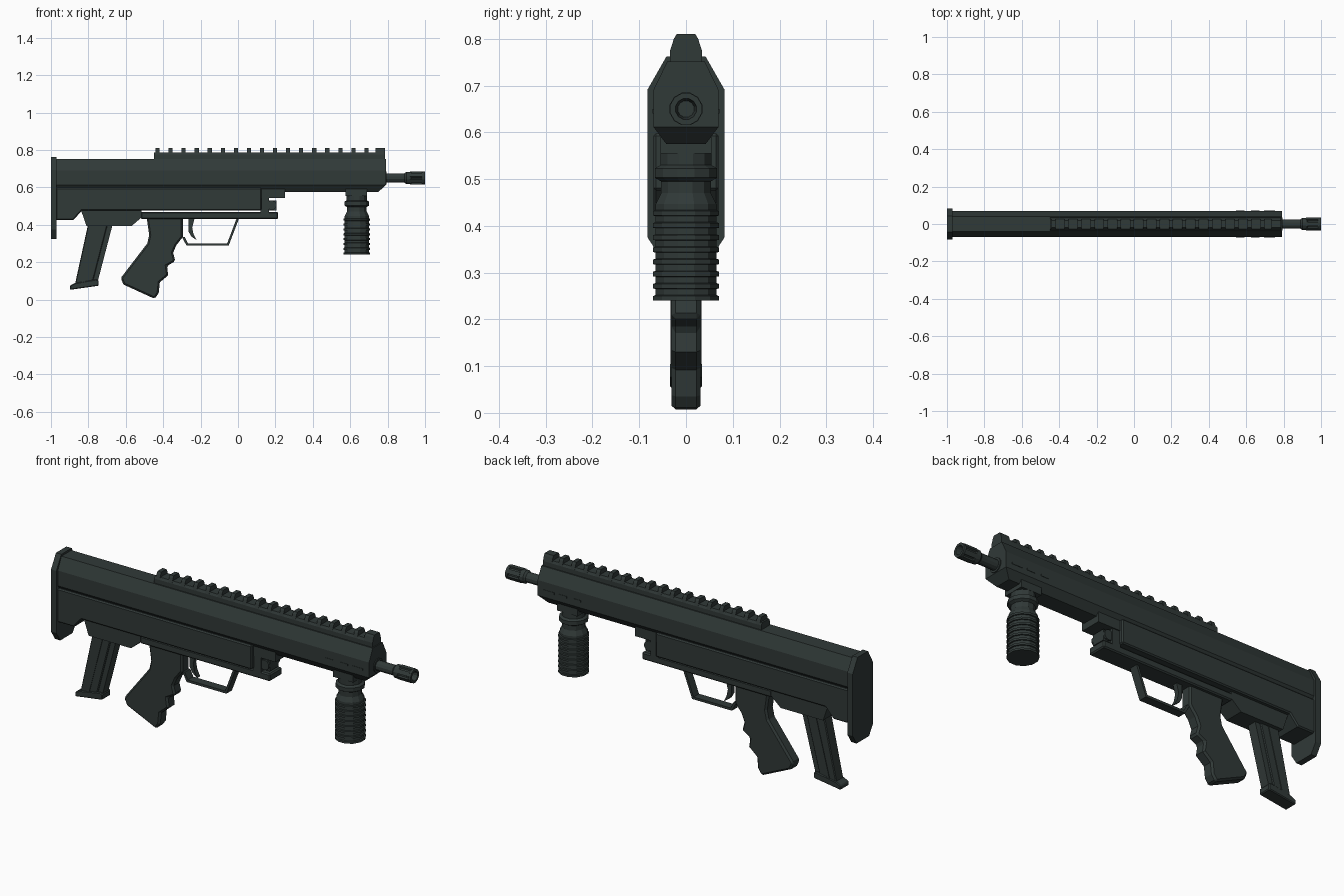
import bpy, bmesh, math
from mathutils import Matrix, Vector

cube = bpy.data.objects.get("Cube")
if cube:
    bpy.data.objects.remove(cube, do_unlink=True)

metal = bpy.data.materials.new("dark green grey")
metal.use_nodes = True
COLOUR = (0.030, 0.041, 0.039, 1)
metal.diffuse_color = COLOUR
metal.node_tree.nodes["Principled BSDF"].inputs["Base Color"].default_value = COLOUR


def finish(name, bm, bevel=0):
    bmesh.ops.recalc_face_normals(bm, faces=bm.faces)
    mesh = bpy.data.meshes.new(name)
    bm.to_mesh(mesh)
    bm.free()
    mesh.materials.append(metal)
    obj = bpy.data.objects.new(name, mesh)
    bpy.context.collection.objects.link(obj)
    if bevel:
        mod = obj.modifiers.new("Bevel", 'BEVEL')
        mod.width = bevel
        mod.segments = 1
        mod.limit_method = 'ANGLE'
        mod.angle_limit = math.radians(60)
    return obj


def prism(bm, points, offset):
    face = bm.faces.new([bm.verts.new(p) for p in points])
    new = bmesh.ops.extrude_face_region(bm, geom=[face])["geom"]
    bmesh.ops.translate(bm, vec=offset, verts=[v for v in new if isinstance(v, bmesh.types.BMVert)])


def side_part(name, outline, half, bevel=0):
    """Side outline (x, z) given thickness across y."""
    bm = bmesh.new()
    prism(bm, [(x, -half, z) for x, z in outline], (0, 2 * half, 0))
    return finish(name, bm, bevel)


def section_part(name, half_section, x0, x1, cut=None):
    """Right half of a cross-section (y, z), mirrored and run along x."""
    bm = bmesh.new()
    ring = half_section + [(-y, z) for y, z in reversed(half_section)]
    prism(bm, [(x0, y, z) for y, z in ring], (x1 - x0, 0, 0))
    if cut:
        co, no = cut
        res = bmesh.ops.bisect_plane(bm, geom=bm.verts[:] + bm.edges[:] + bm.faces[:],
                                     plane_co=co, plane_no=no, clear_outer=True)
        edges = [e for e in res["geom_cut"] if isinstance(e, bmesh.types.BMEdge)]
        bmesh.ops.holes_fill(bm, edges=edges)
    return finish(name, bm)


def box(name, x0, x1, half, z0, z1, bevel=0):
    return side_part(name, [(x0, z0), (x1, z0), (x1, z1), (x0, z1)], half, bevel)


def lathe(name, profile, sides, matrix):
    """Profile (radius, height) spun around local z, then placed."""
    bm = bmesh.new()
    rings = []
    for r, h in profile:
        rings.append([bm.verts.new((r * math.cos(a), r * math.sin(a), h))
                      for a in (math.tau * (i + 0.5) / sides for i in range(sides))])
    for low, high in zip(rings, rings[1:]):
        for i in range(sides):
            j = (i + 1) % sides
            bm.faces.new((low[i], low[j], high[j], high[i]))
    bm.faces.new(rings[0])
    bm.faces.new(rings[-1])
    bm.transform(matrix)
    return finish(name, bm)


# Receiver and stock
section_part("upper_receiver", [(0.042, 0.575), (0.07, 0.612), (0.07, 0.69), (0.04, 0.752)],
             -0.975, 0.79, ((0.79, 0, 0.612), Vector((0.037, 0, -0.04))))
side_part("lower_receiver", [(-0.975, 0.425), (-0.88, 0.425), (-0.835, 0.475), (0.125, 0.475),
                             (0.125, 0.598), (-0.975, 0.598)], 0.07, 0.006)
section_part("butt_plate", [(0.05, 0.325), (0.082, 0.375), (0.082, 0.692), (0.042, 0.762)], -1, -0.97)
box("lower_rail", -0.52, 0.215, 0.05, 0.43, 0.468, 0.006)
side_part("magazine_well", [(-0.84, 0.48), (-0.81, 0.392), (-0.57, 0.392), (-0.515, 0.44),
                            (-0.515, 0.48)], 0.05)

# Front latch
box("latch_roof", 0.12, 0.25, 0.055, 0.542, 0.6)
box("latch_core", 0.12, 0.165, 0.05, 0.46, 0.55)
lathe("latch_pin", [(0.026, -0.045), (0.026, 0.045)], 10,
      Matrix.Translation((0.18, 0, 0.505)) @ Matrix.Rotation(math.pi / 2, 4, 'X'))
box("latch_stop", 0.155, 0.205, 0.035, 0.475, 0.53)

# Top rail with teeth
section_part("rail_base", [(0.034, 0.745), (0.034, 0.775), (0.028, 0.787)], -0.45, 0.785)
tooth = [(0.034, 0.775), (0.026, 0.8), (0.02, 0.81)]
for i in range(17):
    x = -0.441 + i * 0.0698
    section_part("rail_tooth", tooth, x, x + 0.022)
section_part("rail_front_tooth", tooth, 0.735, 0.785)

# Barrel and muzzle
along_x = Matrix.Translation((0, 0, 0.65)) @ Matrix.Rotation(math.pi / 2, 4, 'Y')
lathe("barrel", [(0.036, 0.77), (0.036, 0.795), (0.026, 0.795), (0.026, 0.91)], 12, along_x)
lathe("muzzle", [(0.026, 0.89), (0.034, 0.9), (0.034, 0.925), (0.029, 0.93), (0.029, 0.985),
                 (0.035, 0.985), (0.035, 1), (0.023, 1), (0.018, 0.96)], 12, along_x)
bm = bmesh.new()
for i in range(6):
    spin = Matrix.Rotation(math.tau * i / 6, 4, 'Z')
    bmesh.ops.create_cube(bm, matrix=spin @ Matrix.Translation((0.029, 0, 0.955))
                          @ Matrix.Diagonal((0.011, 0.022, 0.07, 1)))
bm.transform(along_x)
finish("muzzle_ribs", bm)

# Fore grip
box("fore_grip_mount", 0.575, 0.69, 0.055, 0.555, 0.6)
profile = [(0.066, 0.24)]
for i in range(8):
    z = 0.24 + i * 0.026
    profile += [(0.073, z), (0.073, z + 0.01), (0.067, z + 0.012), (0.067, z + 0.025)]
profile += [(0.055, 0.47), (0.055, 0.495), (0.069, 0.503), (0.069, 0.523), (0.056, 0.53), (0.056, 0.57)]
lathe("fore_grip", profile, 12, Matrix.Translation((0.635, 0, 0)))
for x0, x1 in ((0.545, 0.59), (0.625, 0.67), (0.695, 0.755)):
    box("side_slot_plate", x0, x1, 0.072, 0.64, 0.65)

# Pistol grip
side_part("pistol_grip", [(-0.49, 0.45), (-0.295, 0.45), (-0.295, 0.335), (-0.33, 0.29),
                          (-0.347, 0.25), (-0.335, 0.205), (-0.38, 0.18), (-0.373, 0.13),
                          (-0.418, 0.092), (-0.424, 0.035), (-0.445, 0.004), (-0.612, 0.08),
                          (-0.627, 0.115), (-0.535, 0.235), (-0.485, 0.3), (-0.475, 0.345)],
          0.031, 0.009)

# Trigger and guard
side_part("trigger_guard", [(-0.3, 0.335), (-0.275, 0.288), (-0.05, 0.288), (0.006, 0.435),
                            (-0.007, 0.435), (-0.058, 0.3), (-0.268, 0.3), (-0.285, 0.335)], 0.022)
side_part("trigger", [(-0.265, 0.435), (-0.265, 0.365), (-0.25, 0.338), (-0.222, 0.318),
                      (-0.238, 0.35), (-0.245, 0.385), (-0.232, 0.435)], 0.012)

# Magazine
side_part("magazine", [(-0.8, 0.41), (-0.695, 0.41), (-0.78, 0.08), (-0.873, 0.075)], 0.03, 0.004)
side_part("magazine_spine", [(-0.71, 0.41), (-0.668, 0.41), (-0.753, 0.085), (-0.79, 0.08)], 0.024)
side_part("magazine_rib", [(-0.758, 0.39), (-0.742, 0.39), (-0.82, 0.09), (-0.835, 0.09)], 0.033)
side_part("magazine_base", [(-0.898, 0.052), (-0.745, 0.074), (-0.745, 0.103), (-0.76, 0.108),
                            (-0.872, 0.088), (-0.898, 0.075)], 0.034, 0.004)
